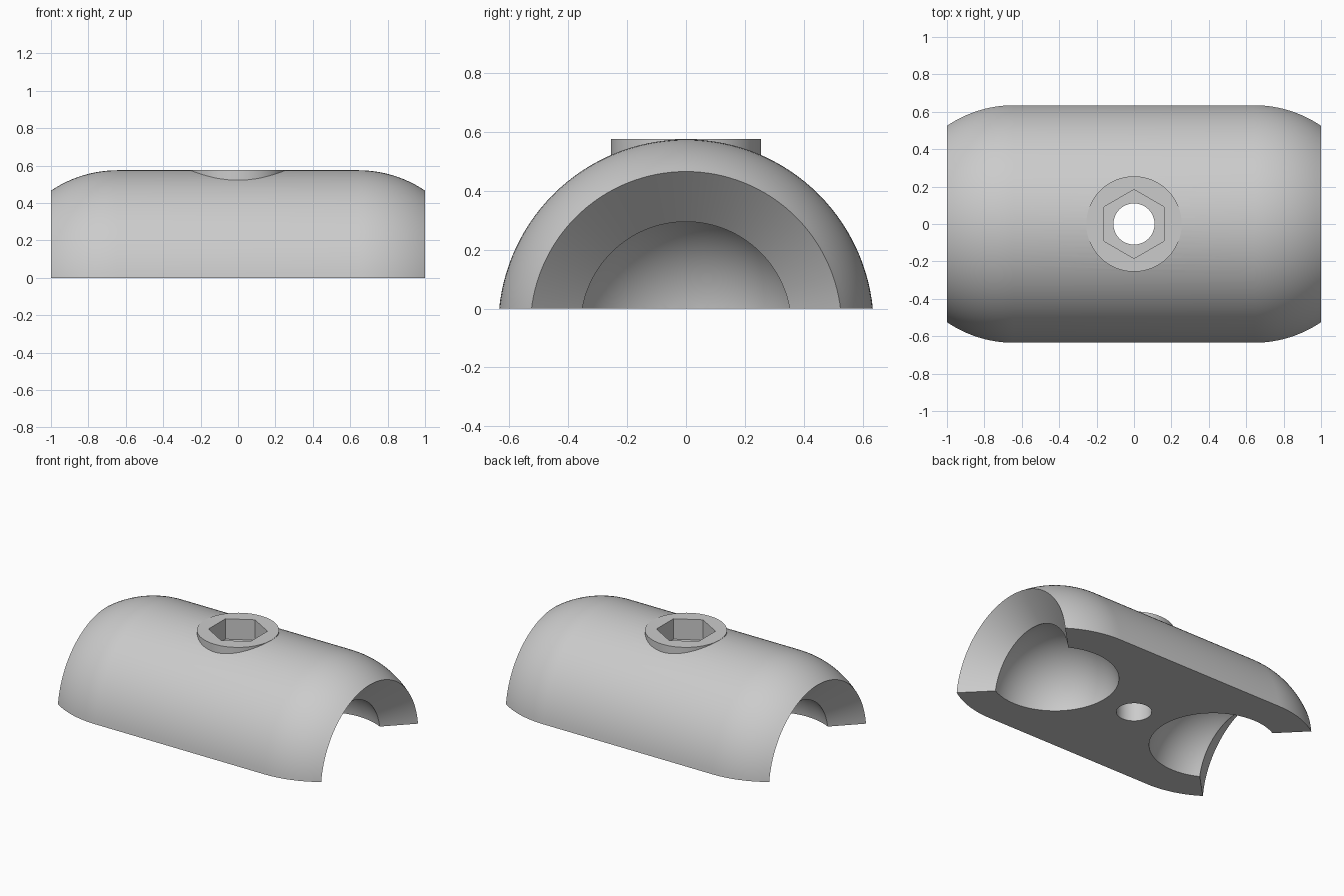
import bpy, bmesh, math
from mathutils import Matrix, Vector

old = bpy.data.objects.get("Cube")
if old:
    bpy.data.objects.remove(old, do_unlink=True)

AXIS_Z = -0.063      # clamp axis lies just below the flat face
OUTER = 0.638        # outer barrel radius
BALL_X = 0.643       # centre of each ball socket
SOCKET = 0.404       # ball socket radius
TOP = 0.5755         # top of the bolt boss

grey = bpy.data.materials.new("plain grey")
grey.use_nodes = True
colour = (0.6, 0.6, 0.6, 1)
grey.diffuse_color = colour
grey.node_tree.nodes["Principled BSDF"].inputs["Base Color"].default_value = colour


def make_object(name, bm):
    bmesh.ops.recalc_face_normals(bm, faces=bm.faces)
    mesh = bpy.data.meshes.new(name)
    bm.to_mesh(mesh)
    bm.free()
    mesh.materials.append(grey)
    obj = bpy.data.objects.new(name, mesh)
    bpy.context.collection.objects.link(obj)
    return obj


def prism(name, radius, bottom, top, sides, turn=0.0):
    bm = bmesh.new()
    place = Matrix.Translation((0, 0, (bottom + top) / 2)) @ Matrix.Rotation(turn, 4, "Z")
    bmesh.ops.create_cone(bm, cap_ends=True, segments=sides, radius1=radius,
                          radius2=radius, depth=top - bottom, matrix=place)
    return make_object(name, bm)


def combine(target, tool, operation):
    mod = target.modifiers.new(tool.name, "BOOLEAN")
    mod.operation = operation
    mod.solver = "EXACT"
    mod.object = tool
    bpy.context.view_layer.objects.active = target
    bpy.ops.object.modifier_apply(modifier=mod.name)
    bpy.data.objects.remove(tool, do_unlink=True)


def arc(radius, start, end, steps):
    angles = [start + (end - start) * i / steps for i in range(steps + 1)]
    return [(BALL_X + radius * math.cos(a), radius * math.sin(a)) for a in angles]


# Half profile: rounded shoulder, then conical mouth, then ball socket
shoulder = arc(OUTER, math.pi / 2, math.acos((1 - BALL_X) / OUTER), 12)
socket = arc(SOCKET, math.acos((0.83 - BALL_X) / SOCKET), math.pi, 28)
half = shoulder + socket
profile = [(-x, r) for x, r in reversed(half)] + half

# Barrel revolved around the x axis
bm = bmesh.new()
verts = [bm.verts.new((x, 0, r)) for x, r in profile]
edges = [bm.edges.new(pair) for pair in zip(verts, verts[1:])]
bmesh.ops.spin(bm, geom=verts + edges, cent=(0, 0, 0), axis=(1, 0, 0),
               angle=math.tau, steps=128)
bmesh.ops.remove_doubles(bm, verts=bm.verts, dist=0.0001)
bmesh.ops.translate(bm, verts=bm.verts, vec=(0, 0, AXIS_Z))
clamp = make_object("clamp_half", bm)

# Flat mating face
bm = bmesh.new()
bmesh.ops.create_cube(bm, size=3, matrix=Matrix.Translation((0, 0, -1.5)))
combine(clamp, make_object("lower_cutter", bm), "DIFFERENCE")

# Bolt boss, nut recess and bolt hole
combine(clamp, prism("bolt_boss", 0.255, 0.3, TOP, 96), "UNION")
combine(clamp, prism("nut_recess", 0.184, TOP - 0.14, 0.8, 6), "DIFFERENCE")
combine(clamp, prism("bolt_hole", 0.11, -0.2, 0.8, 64), "DIFFERENCE")

bpy.ops.object.select_all(action="DESELECT")
clamp.select_set(True)
bpy.context.view_layer.objects.active = clamp
bpy.ops.object.shade_smooth_by_angle(angle=math.radians(25))
